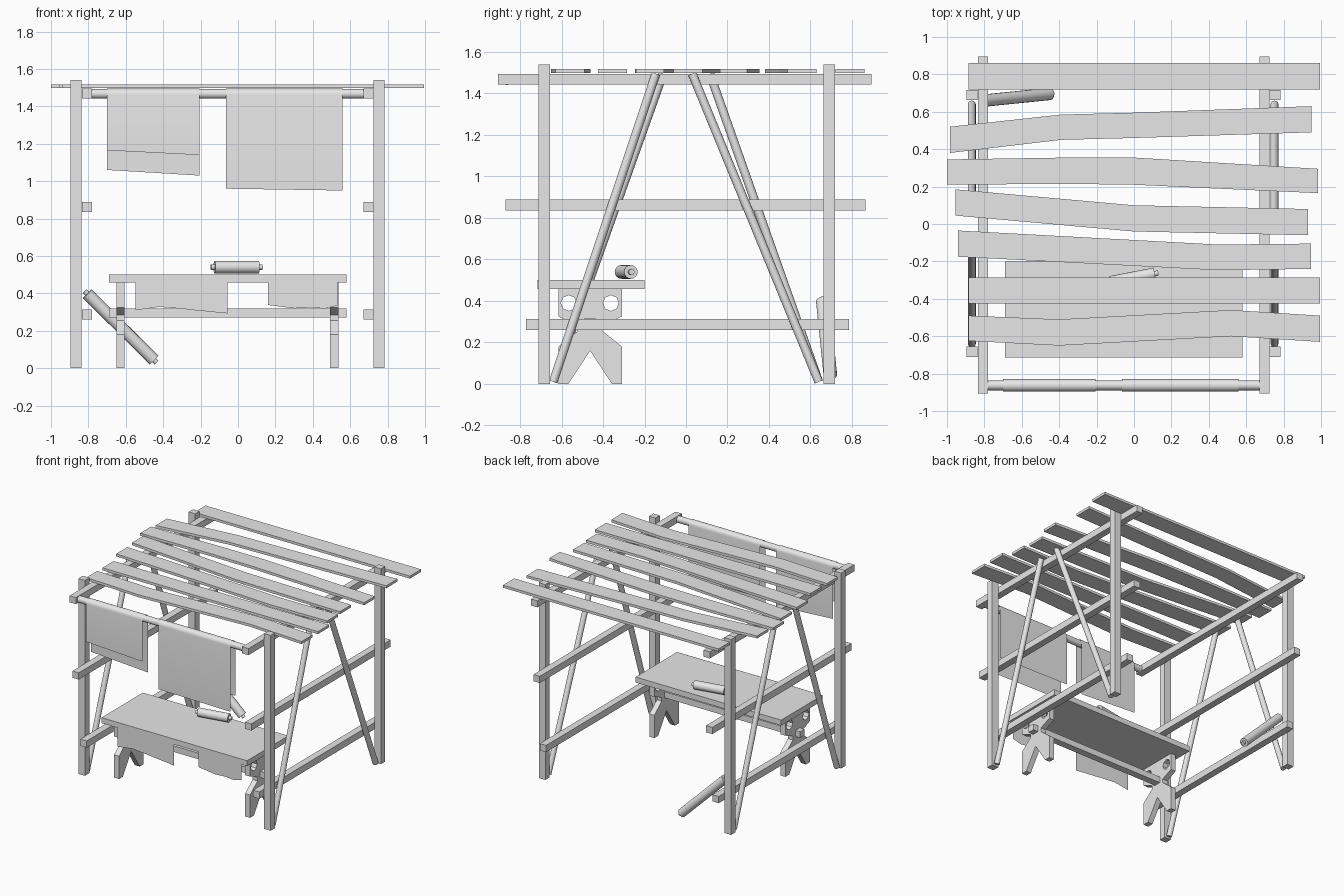
import bpy, bmesh, math
from mathutils import Vector

if "Cube" in bpy.data.objects:
    bpy.data.objects.remove(bpy.data.objects["Cube"])

grey = bpy.data.materials.new("plain_grey")
grey.diffuse_color = (0.8, 0.8, 0.8, 1)
grey.use_nodes = True
grey.node_tree.nodes["Principled BSDF"].inputs["Base Color"].default_value = grey.diffuse_color


def finish(name, bm, smooth=False, closed=True):
    if closed:
        bmesh.ops.recalc_face_normals(bm, faces=bm.faces)
    me = bpy.data.meshes.new(name)
    bm.to_mesh(me)
    bm.free()
    ob = bpy.data.objects.new(name, me)
    bpy.context.collection.objects.link(ob)
    me.materials.append(grey)
    if smooth:
        bpy.ops.object.select_all(action='DESELECT')
        ob.select_set(True)
        bpy.context.view_layer.objects.active = ob
        bpy.ops.object.shade_smooth_by_angle(angle=math.radians(40))
    return ob


def box(name, x0, x1, y0, y1, z0, z1):
    bm = bmesh.new()
    bmesh.ops.create_cube(bm, size=1)
    for v in bm.verts:
        v.co = ((x0 + x1) / 2 + v.co.x * (x1 - x0),
                (y0 + y1) / 2 + v.co.y * (y1 - y0),
                (z0 + z1) / 2 + v.co.z * (z1 - z0))
    return finish(name, bm)


def add_rod(bm, a, b, r, sides=16):
    a, b = Vector(a), Vector(b)
    d = b - a
    m = d.to_track_quat('Z', 'Y').to_matrix().to_4x4()
    m.translation = (a + b) / 2
    bmesh.ops.create_cone(bm, cap_ends=True, segments=sides, radius1=r,
                          radius2=r, depth=d.length, matrix=m)


def rod(name, a, b, r):
    bm = bmesh.new()
    add_rod(bm, a, b, r)
    return finish(name, bm, True)


def prism(name, outline, offset):
    # Extrude a flat outline along an offset vector
    bm = bmesh.new()
    f = bm.faces.new([bm.verts.new(p) for p in outline])
    ext = bmesh.ops.extrude_face_region(bm, geom=[f])
    for v in ext['geom']:
        if isinstance(v, bmesh.types.BMVert):
            v.co += Vector(offset)
    return finish(name, bm)


# Frame: corner posts and side rails
for side, px, rx in (("left", -0.895, -0.835), ("right", 0.725, 0.67)):
    box(side + "_front_post", px, px + 0.057, -0.71, -0.655, 0, 1.54)
    box(side + "_back_post", px, px + 0.057, 0.663, 0.717, 0, 1.54)
    box(side + "_top_rail", rx, rx + 0.055, -0.905, 0.895, 1.443, 1.495)
    box(side + "_middle_rail", rx, rx + 0.055, -0.87, 0.865, 0.835, 0.888)
    box(side + "_lower_rail", rx, rx + 0.055, -0.77, 0.785, 0.26, 0.313)

# Slanted round braces
for side, x, yf, yb in (("left", -0.867, -0.11, 0.115), ("right", 0.751, -0.145, 0.03)):
    rod(side + "_front_brace", (x, -0.64, 0.01), (x, yf, 1.495), 0.021)
    rod(side + "_back_brace", (x, 0.64, 0.01), (x, yb, 1.495), 0.021)

# Front hanging pole
rod("hanging_pole", (-0.785, -0.863, 1.467), (0.675, -0.863, 1.467), 0.026)

# Roof slats: stations of (x, y of back edge, y of front edge)
slats = [
    [(-0.885, 0.86, 0.72), (0.995, 0.86, 0.72)],
    [(-0.985, 0.52, 0.38), (-0.39, 0.585, 0.45), (0, 0.595, 0.46), (0.95, 0.63, 0.49)],
    [(-1.0, 0.345, 0.21), (-0.37, 0.355, 0.215), (0, 0.355, 0.21), (0.985, 0.295, 0.165)],
    [(-0.955, 0.185, 0.045), (0, 0.1, -0.04), (0.93, 0.08, -0.06)],
    [(-0.94, -0.035, -0.175), (0.45, -0.11, -0.247), (0.945, -0.105, -0.24)],
    [(-0.885, -0.285, -0.425), (0.995, -0.285, -0.425)],
    [(-0.885, -0.49, -0.625), (-0.4, -0.51, -0.65), (0.52, -0.46, -0.6), (0.995, -0.49, -0.63)],
]
for i, s in enumerate(slats):
    pts = [(x, b, 1.498) for x, b, f in s] + [(x, f, 1.498) for x, b, f in reversed(s)]
    prism("roof_slat_%d" % (i + 1), pts, (0, 0, 0.02))


def draped_cloth(name, x0, x1, front, back):
    # Cloth folded over the hanging pole; front/back are (left z, right z)
    arc = [(-0.863 - 0.033 * math.cos(math.pi * k / 10),
            1.463 + 0.033 * math.sin(math.pi * k / 10)) for k in range(11)]
    bm = bmesh.new()
    rows = []
    for j, x in enumerate((x0, x1)):
        prof = [(arc[0][0], front[j])] + arc + [(arc[-1][0], back[j])]
        rows.append([bm.verts.new((x, y, z)) for y, z in prof])
    l, r = rows
    for k in range(len(l) - 1):
        bm.faces.new((l[k], r[k], r[k + 1], l[k + 1]))
    finish(name, bm, True, closed=False)


draped_cloth("small_cloth", -0.70, -0.205, (1.165, 1.14), (1.06, 1.03))
draped_cloth("large_cloth", -0.065, 0.56, (0.96, 0.95), (1.06, 1.05))

# Bench: top, stretcher and legs with two holes
box("bench_top", -0.69, 0.58, -0.715, -0.20, 0.457, 0.5)
box("bench_stretcher", -0.69, 0.58, -0.49, -0.435, 0.27, 0.318)

half = [(0.153, 0.457), (0.153, 0.325), (0.06, 0.285), (0.06, 0.255),
        (0.153, 0.18), (0.153, 0), (0.105, 0)]
profile = half + [(0, 0.16)] + [(-y, z) for y, z in reversed(half)]
for side, x in (("left", -0.65), ("right", 0.493)):
    leg = prism(side + "_bench_leg", [(x, -0.462 + y, z) for y, z in profile], (0.043, 0, 0))
    bm = bmesh.new()
    for y in (-0.565, -0.362):
        add_rod(bm, (x - 0.05, y, 0.39), (x + 0.1, y, 0.39), 0.038, 8)
    cutter = finish(side + "_hole_cutter", bm)
    cutter.hide_render = True
    cutter.hide_viewport = True
    mod = leg.modifiers.new("holes", 'BOOLEAN')
    mod.operation = 'DIFFERENCE'
    mod.solver = 'EXACT'
    mod.object = cutter


def hanging_scrap(name, bottom):
    # Ragged cloth on the bench front edge
    bm = bmesh.new()
    y = -0.718
    lo = [bm.verts.new((x, y, z)) for x, z in bottom]
    hi = [bm.verts.new((x, y, 0.499)) for x, z in bottom]
    for k in range(len(lo) - 1):
        bm.faces.new((lo[k], lo[k + 1], hi[k + 1], hi[k]))
    finish(name, bm, closed=False)


hanging_scrap("left_bench_cloth", [(-0.548, 0.31), (-0.42, 0.328), (-0.3, 0.318),
                                   (-0.23, 0.31), (-0.057, 0.293)])
hanging_scrap("right_bench_cloth", [(0.16, 0.338), (0.3, 0.32), (0.4, 0.325),
                                    (0.46, 0.318), (0.532, 0.335)])


def rolling_pin(name, a, b):
    # Thick body with a thin handle at each end
    a, b = Vector(a), Vector(b)
    d = (b - a).normalized() * 0.02
    bm = bmesh.new()
    add_rod(bm, a + d, b - d, 0.033)
    add_rod(bm, a, a + d, 0.014)
    add_rod(bm, b - d, b, 0.014)
    finish(name, bm, True)


rolling_pin("bench_roller", (-0.145, -0.315, 0.54), (0.13, -0.262, 0.54))
rolling_pin("leaning_roller", (-0.82, 0.658, 0.412), (-0.435, 0.697, 0.03))
